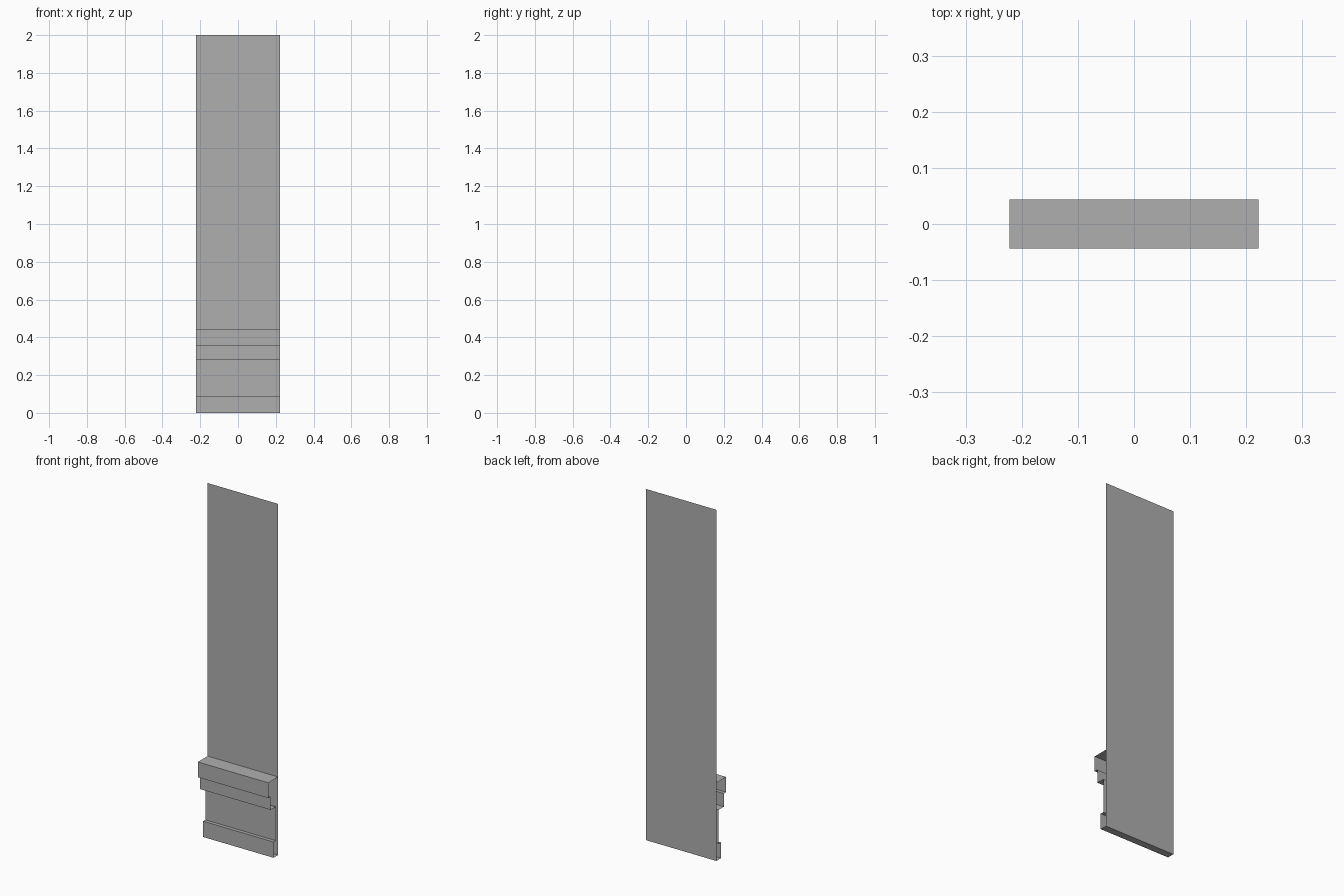
import bpy

if "Cube" in bpy.data.objects:
    bpy.data.objects.remove(bpy.data.objects["Cube"])

HALF_W = 0.222   # half width along x
BACK = 0.044     # y of the wall plane

grey = bpy.data.materials.new("dark_grey")
grey.diffuse_color = (0.43, 0.43, 0.43, 1.0)
grey.use_nodes = True
grey.node_tree.nodes["Principled BSDF"].inputs["Base Color"].default_value = grey.diffuse_color


def extruded_sheet(name, profile):
    """Sweep an open (y, z) profile along x, leaving the ends open."""
    n = len(profile)
    verts = [(x, y, z) for x in (-HALF_W, HALF_W) for y, z in profile]
    faces = [(i, i + 1, i + 1 + n, i + n) for i in range(n - 1)]
    mesh = bpy.data.meshes.new(name)
    mesh.from_pydata(verts, [], faces)
    mesh.materials.append(grey)
    mesh.update()
    obj = bpy.data.objects.new(name, mesh)
    bpy.context.collection.objects.link(obj)
    return obj


# Tall flat wall panel at the back, facing +y
extruded_sheet("wall_panel", [(BACK, 0.0), (BACK, 2.0)])

# Stepped moulding: (depth in front of wall, top z, bottom z) per band
bands = [
    (0.088, 0.445, 0.358),   # cap rail
    (0.068, 0.358, 0.283),   # lower rail
    (0.021, 0.283, 0.09),    # recessed panel
    (0.041, 0.09, 0.0),      # baseboard
]
profile = [(BACK, bands[0][1])]
for depth, top, bottom in bands:
    profile += [(BACK - depth, top), (BACK - depth, bottom)]
profile.append((BACK, 0.0))
extruded_sheet("wainscot_moulding", profile)
